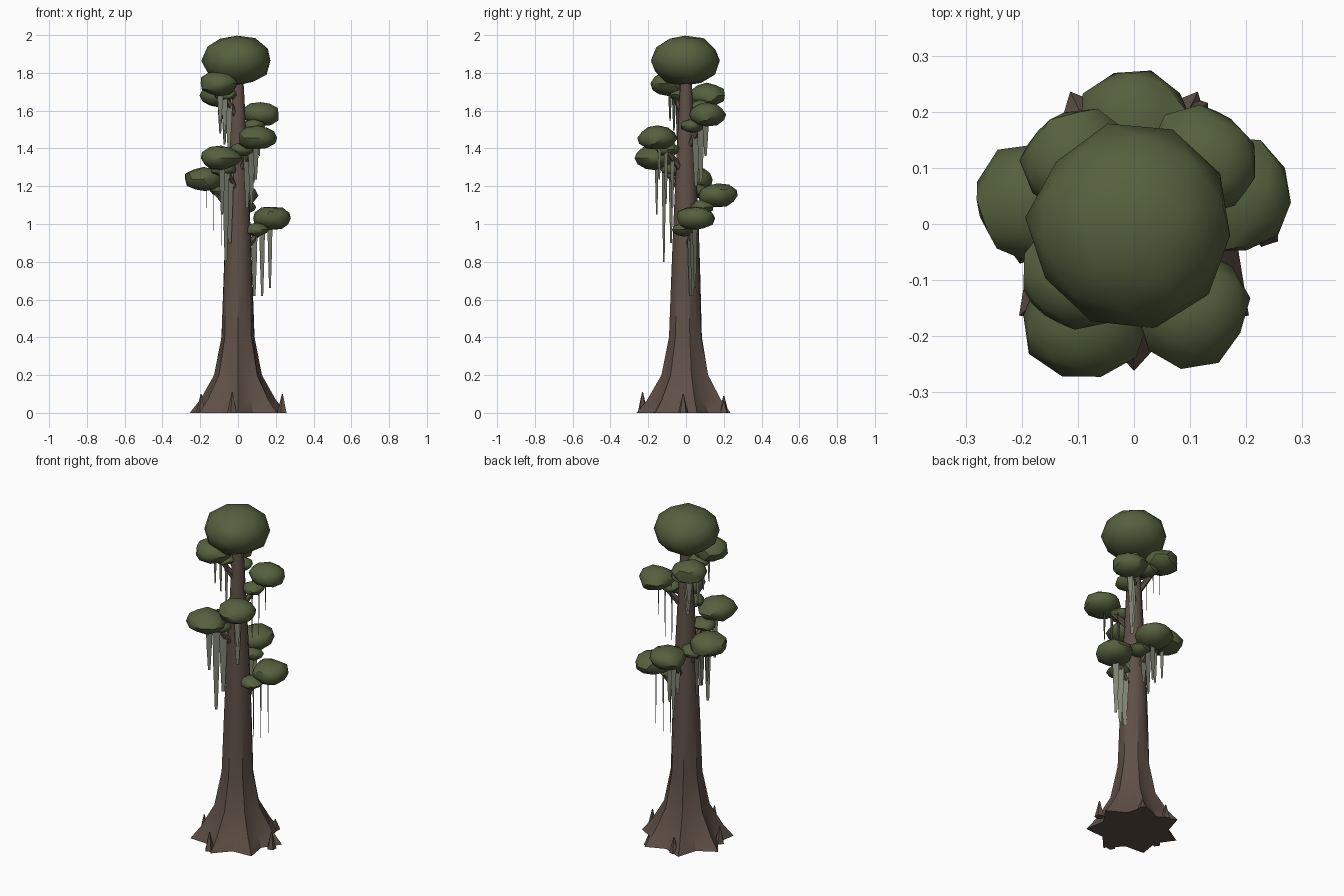
import bpy, bmesh, math, random
from mathutils import Vector

random.seed(4)
if "Cube" in bpy.data.objects:
    bpy.data.objects.remove(bpy.data.objects["Cube"])


def material(name, colour):
    m = bpy.data.materials.new(name)
    m.use_nodes = True
    m.diffuse_color = (*colour, 1)
    m.node_tree.nodes["Principled BSDF"].inputs["Base Color"].default_value = (*colour, 1)
    return m


bark = material("brown bark", (0.115, 0.08, 0.063))
leaf = material("olive foliage", (0.092, 0.118, 0.048))
moss = material("grey moss", (0.21, 0.225, 0.165))


def finish(name, bm, mat, angle=None):
    mesh = bpy.data.meshes.new(name)
    bm.to_mesh(mesh)
    bm.free()
    mesh.materials.append(mat)
    obj = bpy.data.objects.new(name, mesh)
    bpy.context.collection.objects.link(obj)
    if angle:
        bpy.ops.object.select_all(action="DESELECT")
        obj.select_set(True)
        bpy.context.view_layer.objects.active = obj
        bpy.ops.object.shade_smooth_by_angle(angle=math.radians(angle))
    return obj


def skin(bm, rings):
    """Join equal rings of points into a capped tube."""
    loops = [[bm.verts.new(p) for p in ring] for ring in rings]
    n = len(loops[0])
    for a, b in zip(loops, loops[1:]):
        for i in range(n):
            j = (i + 1) % n
            bm.faces.new((a[i], a[j], b[j], b[i]))
    bm.faces.new(loops[0][::-1])
    bm.faces.new(loops[-1])
    bmesh.ops.recalc_face_normals(bm, faces=bm.faces)


def tube(name, start, end, r1, r2, sides):
    start, end = Vector(start), Vector(end)
    turn = (end - start).to_track_quat("Z", "Y")
    bm = bmesh.new()
    skin(bm, [[c + turn @ Vector((r * math.cos(t), r * math.sin(t), 0))
               for t in (math.tau * i / sides for i in range(sides))]
              for c, r in ((start, r1), (end, r2))])
    return finish(name, bm, bark, 30)


def clump(name, centre, rx, rz, jitter):
    bm = bmesh.new()
    bmesh.ops.create_icosphere(bm, subdivisions=2, radius=1)
    spin = random.uniform(0, math.tau)
    for v in bm.verts:
        d = v.co * random.uniform(1 - jitter, 1 + jitter * 0.6)
        x = d.x * math.cos(spin) - d.y * math.sin(spin)
        y = d.x * math.sin(spin) + d.y * math.cos(spin)
        v.co = Vector(centre) + Vector((x * rx, y * rx, d.z * rz))
    return finish(name, bm, leaf, 40)


# Trunk with seven buttress ridges: height, ridge radius, valley radius
profile = [(0, 0.262, 0.19), (0.07, 0.205, 0.155), (0.2, 0.13, 0.108),
           (0.4, 0.09, 0.084), (0.75, 0.077, 0.075), (1.0, 0.067, 0.067),
           (1.3, 0.053, 0.053), (1.65, 0.036, 0.036), (1.82, 0.026, 0.026)]
ridges = 7
bm = bmesh.new()
skin(bm, [[(r * math.cos(t), r * math.sin(t), z)
           for i in range(2 * ridges)
           for t, r in [(math.pi * i / ridges - math.pi / 2, (ridge, valley)[i % 2])]]
          for z, ridge, valley in profile])
finish("trunk", bm, bark, 30)

# Root knees around the base
for i, (x, y, h) in enumerate([(0.235, -0.015, 0.1), (-0.195, -0.045, 0.1),
                               (-0.03, -0.23, 0.11), (-0.06, 0.2, 0.09),
                               (0.11, 0.2, 0.06)]):
    tube(f"root_knee_{i + 1}", (x, y, 0), (x, y, h), 0.027, 0.003, 5)

# Crown
clump("crown", (-0.005, -0.005, 1.865), 0.185, 0.137, 0.05)


def strand(name, x, y, top, bottom, width, angle):
    """Flat tapering ribbon of moss, widest near the top."""
    side = Vector((math.cos(angle), math.sin(angle), 0))
    bm = bmesh.new()
    rows = []
    for f, w in ((0, 1), (0.5, 0.75), (1, 0.35)):
        c = Vector((x, y, top + (bottom - top) * f))
        rows.append([bm.verts.new(c + side * s * width * w / 2) for s in (-1, 1)])
    for a, b in zip(rows, rows[1:]):
        bm.faces.new((a[0], a[1], b[1], b[0]))
    finish(name, bm, moss)


# Boughs: pad centre, pad radius, moss direction in degrees, moss drops
boughs = [
    ((0.18, 0.05, 1.03), 0.107, 135, (0.41, 0.41, 0.37)),
    ((0.0, 0.17, 1.15), 0.105, 0, (0.25, 0.33, 0.27)),
    ((-0.18, 0.04, 1.235), 0.108, 85, (0.35, 0.27, 0.23)),
    ((-0.09, -0.165, 1.35), 0.112, 30, (0.45, 0.55, 0.3)),
    ((0.1, -0.15, 1.455), 0.105, 30, (0.37, 0.35, 0.22)),
    ((0.12, 0.11, 1.58), 0.102, 115, (0.38, 0.36, 0.22)),
    ((-0.1, 0.11, 1.68), 0.1, 45, (0.3, 0.26, 0.2)),
    ((-0.1, -0.09, 1.745), 0.104, 150, (0.34, 0.25, 0.2)),
]
for n, (centre, radius, degrees, drops) in enumerate(boughs, 1):
    c = Vector(centre)
    out = Vector((c.x, c.y, 0))
    tube(f"branch_{n}", (0, 0, c.z - 0.2), c, 0.022, 0.008, 6)
    clump(f"foliage_pad_{n}", c, radius, 0.065, 0.1)
    # Smaller pad nearer the trunk, swung slightly aside
    inner = out * 0.5 + Vector((out.y, -out.x, 0)) * 0.2
    clump(f"inner_pad_{n}", inner + Vector((0, 0, c.z - 0.06)), radius * 0.62, 0.036, 0.1)
    for k, drop in enumerate(drops):
        p = out * (0.48 + 0.23 * k)
        strand(f"moss_{n}_{k + 1}", p.x, p.y, c.z - 0.03, c.z - drop,
               0.05 - 0.006 * k, math.radians(degrees))
